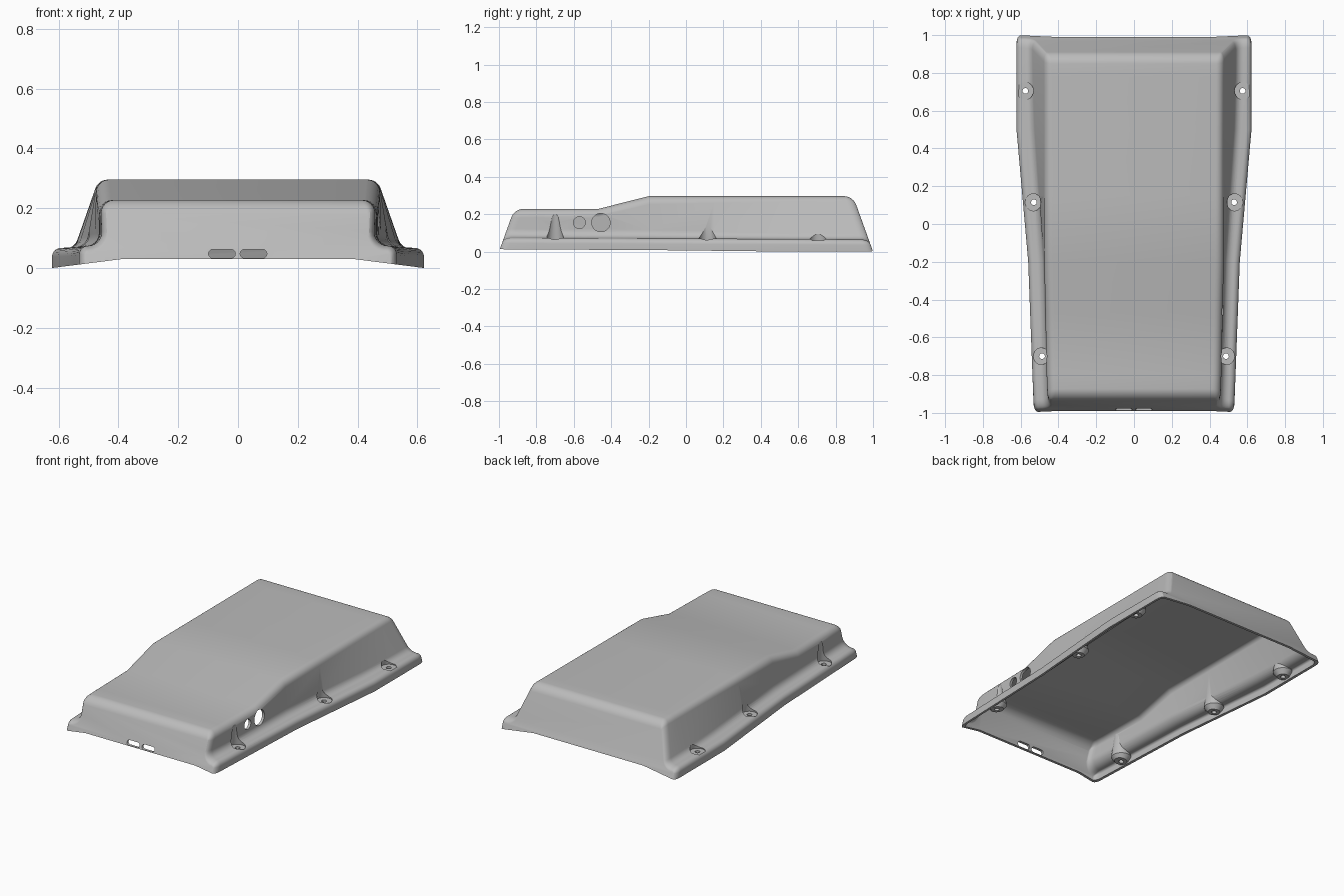
import bpy, bmesh
from math import sin, cos, pi, atan2
from mathutils import Matrix, Vector

cube = bpy.data.objects.get("Cube")
if cube:
    bpy.data.objects.remove(cube)

WALL = 0.016      # shell thickness
ROUND = 0.045     # rounding of the end faces
SLOPE = 0.36      # lean of the end faces

grey = bpy.data.materials.new("mid grey")
grey.use_nodes = True
grey.diffuse_color = (0.5, 0.5, 0.5, 1)
grey.node_tree.nodes["Principled BSDF"].inputs["Base Color"].default_value = (0.5, 0.5, 0.5, 1)


def lerp(keys, y):
    """Piecewise linear value along the length."""
    if y <= keys[0][0]:
        return keys[0][1]
    for (a, u), (b, v) in zip(keys, keys[1:]):
        if y <= b:
            return u + (v - u) * (y - a) / (b - a)
    return keys[-1][1]


# Dimensions along the length: rim half width, wall foot, wall top, roof, ledge
RIM = [(-1, 0.53), (-0.2, 0.56), (0.5, 0.622), (1, 0.622)]
FOOT = [(-1, 0.455), (-0.2, 0.478), (0.6, 0.53), (1, 0.535)]
HEAD = [(-1, 0.458), (-0.2, 0.475), (1, 0.48)]
ROOF = [(-0.47, 0.228), (-0.2, 0.296)]
LEDGE = [(-1, 0.075), (1, 0.065)]


def arc(cx, cz, r, a, b, n=6):
    return [(cx + r * cos(a + (b - a) * i / n), cz + r * sin(a + (b - a) * i / n))
            for i in range(n + 1)]


def section(y, off, inset, cavity):
    """Closed cross-section: rim, ledge, concave foot, wall, rounded shoulder."""
    low = off + inset * 0.5
    top = off + inset
    w, f = lerp(RIM, y) - low, lerp(LEDGE, y) - low
    b, a = lerp(FOOT, y) - low, lerp(HEAD, y) - low
    t = lerp(ROOF, y) - top
    r1, r2, r3 = max(0.03 - low, 0.005), 0.045 + low, max(0.045 - top, 0.006)
    lean = atan2(b - a, t - f - r2 - r3)
    rim_z = -0.05 if cavity else 0.03 * (0.625 - w) / 0.235
    mid_z = -0.05 if cavity else 0.03
    half = [(0.39, mid_z), (w, rim_z)]
    half += arc(w - r1, f - r1, r1, 0, pi / 2)
    half += arc(b + r2, f + r2, r2, 1.5 * pi, pi + lean)
    half += arc(a - r3, t - r3, r3, lean, pi / 2)
    return half + [(-x, z) for x, z in reversed(half)]


def finish(bm, name):
    bmesh.ops.recalc_face_normals(bm, faces=bm.faces)
    me = bpy.data.meshes.new(name)
    bm.to_mesh(me)
    bm.free()
    ob = bpy.data.objects.new(name, me)
    me.materials.append(grey)
    bpy.context.collection.objects.link(ob)
    return ob


def body(name, off, cavity):
    """Loft the sections between two leaning, rounded end faces."""
    end = 1 - off * 1.06
    steps = [i / 6 * pi / 2 for i in range(7)]
    caps = [(ROUND * (1 - sin(s)), ROUND * (1 - cos(s))) for s in steps]
    rows = [(-end + d, e, SLOPE) for e, d in caps]
    rows += [(y, 0, 0) for y in (-0.8, -0.47, -0.2, 0.15, 0.5, 0.78)]
    rows += [(end - d, e, -SLOPE) for e, d in reversed(caps)]
    bm = bmesh.new()
    rings = [[bm.verts.new((x, y + s * z, z)) for x, z in section(y, off, e, cavity)]
             for y, e, s in rows]
    for p, q in zip(rings, rings[1:]):
        for i in range(len(p)):
            j = (i + 1) % len(p)
            bm.faces.new((p[i], p[j], q[j], q[i]))
    bm.faces.new(rings[0])
    bm.faces.new(rings[-1])
    return finish(bm, name)


def lathe(name, x, y, profile, n=32):
    """Solid of revolution about a vertical axis; profile of (radius, z)."""
    bm = bmesh.new()
    rings = [[bm.verts.new((x + r * cos(2 * pi * i / n), y + r * sin(2 * pi * i / n), z))
              for i in range(n)] for r, z in profile]
    for p, q in zip(rings, rings[1:]):
        for i in range(n):
            bm.faces.new((p[i], p[i - 1], q[i - 1], q[i]))
    bm.faces.new(rings[0])
    bm.faces.new(rings[-1])
    return finish(bm, name)


def prism(name, outline, direction):
    bm = bmesh.new()
    face = bm.faces.new([bm.verts.new(p) for p in outline])
    ext = bmesh.ops.extrude_face_region(bm, geom=[face], use_keep_orig=True)
    moved = [v for v in ext["geom"] if isinstance(v, bmesh.types.BMVert)]
    bmesh.ops.translate(bm, verts=moved, vec=direction)
    return finish(bm, name)


def subtract(target, cutter):
    """Cut one solid from another, then discard the cutter."""
    cutter.hide_render = True
    mod = target.modifiers.new("cut", "BOOLEAN")
    mod.operation, mod.solver, mod.object = "DIFFERENCE", "EXACT", cutter
    bpy.context.view_layer.update()
    graph = bpy.context.evaluated_depsgraph_get()
    me = bpy.data.meshes.new_from_object(target.evaluated_get(graph))
    target.modifiers.clear()
    target.data = me
    bpy.data.objects.remove(cutter)


shell = body("enclosure_shell", 0, False)
cavity = body("cavity", WALL, True)
SCREWS = [(s * x, y) for x, y in ((0.575, 0.705), (0.53, 0.115), (0.487, -0.7)) for s in (-1, 1)]

# Screw bosses stay solid inside the cavity
for x, y in SCREWS:
    subtract(cavity, lathe("boss", x, y, [(0.036, 0.015), (0.06, 0.045), (0.038, 0.215)]))
subtract(shell, cavity)

# Tapered screwdriver recesses and screw holes
for x, y in SCREWS:
    subtract(shell, lathe("recess", x, y, [(0.047, 0.06), (0.025, 0.205)]))
    subtract(shell, lathe("screw_hole", x, y, [(0.015, -0.05), (0.015, 0.1)], 20))

# Two round ports on the left wall
for y, r in ((-0.455, 0.049), (-0.57, 0.032)):
    ring = [(0.35, py, pz) for py, pz in arc(y, 0.155, r, 0, 2 * pi, 32)[:-1]]
    subtract(shell, prism("port", ring, Vector((0.4, 0, 0))))

# Two rounded slots in the front face
for x in (-0.054, 0.052):
    ends = arc(x + 0.03, 0.048, 0.015, -pi / 2, pi / 2) + arc(x - 0.03, 0.048, 0.015, pi / 2, 1.5 * pi)
    subtract(shell, prism("slot", [(px, -1.1, pz) for px, pz in ends], Vector((0, 0.25, 0))))

bpy.ops.object.select_all(action="DESELECT")
shell.select_set(True)
bpy.context.view_layer.objects.active = shell
bpy.ops.object.shade_smooth_by_angle(angle=0.4)
